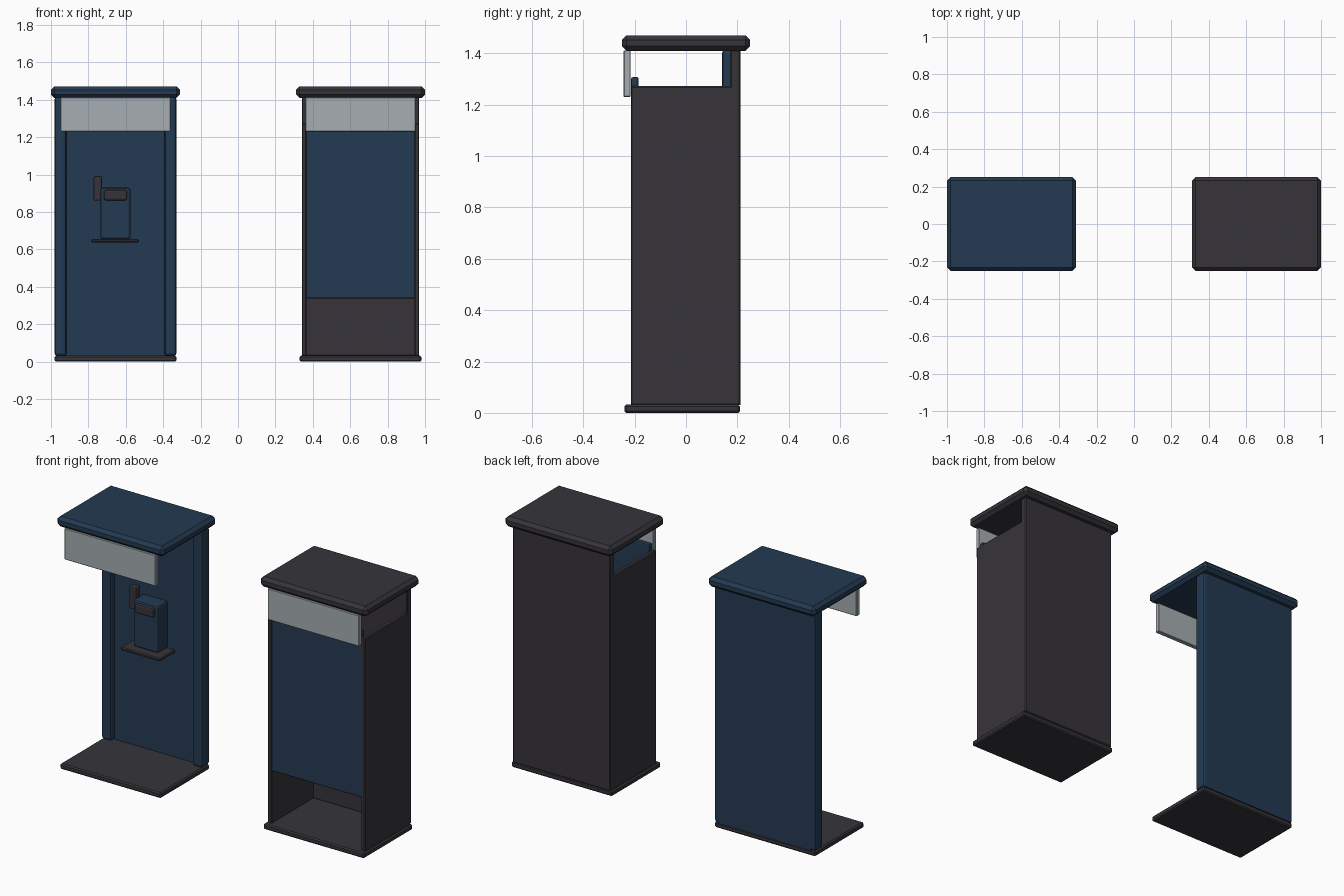
import bpy
import bmesh

old = bpy.data.objects.get("Cube")
if old:
    bpy.data.objects.remove(old, do_unlink=True)


def material(name, rgb):
    m = bpy.data.materials.new(name)
    m.use_nodes = True
    m.diffuse_color = (*rgb, 1)
    m.node_tree.nodes["Principled BSDF"].inputs["Base Color"].default_value = (*rgb, 1)
    return m


BLUE = material("navy blue", (0.017, 0.042, 0.084))
DARK = material("charcoal", (0.037, 0.034, 0.042))
GREY = material("pale grey", (0.38, 0.42, 0.445))


def box(name, x, y, z, mat, bevel=0.005, segments=1, smooth=False):
    """Bevelled box spanning the given (low, high) ranges."""
    bm = bmesh.new()
    bmesh.ops.create_cube(bm, size=1)
    for v in bm.verts:
        v.co = [(lo + hi) / 2 + c * (hi - lo) for c, (lo, hi) in zip(v.co, (x, y, z))]
    if bevel:
        bmesh.ops.bevel(bm, geom=bm.edges[:], offset=bevel, segments=segments,
                        profile=0.5, affect='EDGES')
    mesh = bpy.data.meshes.new(name)
    bm.to_mesh(mesh)
    bm.free()
    mesh.materials.append(mat)
    obj = bpy.data.objects.new(name, mesh)
    bpy.context.collection.objects.link(obj)
    if smooth:
        mesh.shade_smooth()
    return obj


def around(cx, half):
    return cx - half, cx + half


# Shared roof, floor and sign of both booths
for label, cx, roof_mat in (("open", -0.655, BLUE), ("closed", 0.655, DARK)):
    box(label + "_roof", around(cx, 0.345), (-0.25, 0.25), (1.41, 1.47), roof_mat, 0.018)
    box(label + "_floor", around(cx, 0.325), (-0.24, 0.21), (0, 0.032), DARK, 0.007)
    box(label + "_sign", around(cx, 0.294), (-0.243, -0.216), (1.23, 1.412), GREY, 0.003)

# Open booth: back wall with two rounded columns
cx = -0.655
box("open_back_wall", around(cx, 0.30), (0.175, 0.212), (0.03, 1.415), BLUE, 0)
for side, s in (("left", 1), ("right", -1)):
    box(side + "_column", around(cx + s * 0.294, 0.032), (0.14, 0.212), (0.03, 1.415),
        BLUE, 0.015, 2)

# Telephone on its shelf
box("phone_shelf", (-0.785, -0.53), (0.04, 0.18), (0.637, 0.655), DARK, 0.005)
box("phone_body", (-0.735, -0.575), (0.085, 0.18), (0.655, 0.93), BLUE, 0.012, 2)
box("phone_panel", (-0.717, -0.594), (0.068, 0.1), (0.862, 0.917), DARK, 0.01, 2)
box("phone_handset", (-0.772, -0.728), (0.1, 0.145), (0.86, 0.992), DARK, 0.008, 2)

# Closed booth: back wall, side walls with window gaps above, front door
cx = 0.655
box("closed_back_wall", around(cx, 0.314), (0.172, 0.212), (0.03, 1.415), DARK)
for side, s in (("left", 1), ("right", -1)):
    box(side + "_side_wall", around(cx + s * 0.301, 0.013), (-0.215, 0.2), (0.03, 1.272), DARK)
box("door", around(cx, 0.29), (-0.214, -0.184), (0.337, 1.308), BLUE, 0.008, 2)
